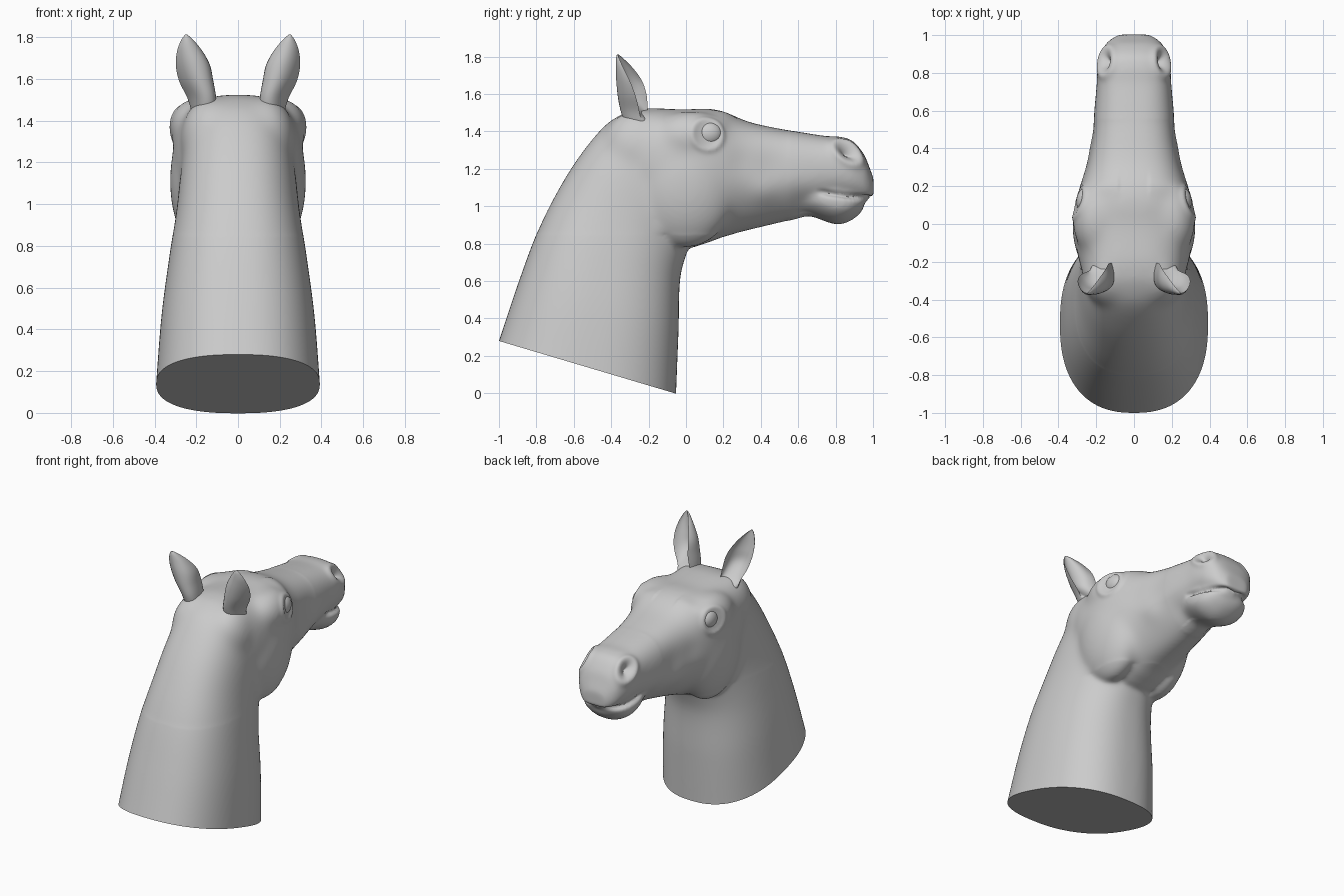
import bpy, bmesh, math
from mathutils import Vector, Matrix
from mathutils.bvhtree import BVHTree

if "Cube" in bpy.data.objects:
    bpy.data.objects.remove(bpy.data.objects["Cube"])


def catmull(rows, steps):
    """Smoothly interpolate rows of section values."""
    out = []
    n = len(rows)
    for i in range(n - 1):
        a, b, c, d = (rows[max(i - 1, 0)], rows[i], rows[i + 1], rows[min(i + 2, n - 1)])
        for s in range(steps):
            t = s / steps
            out.append([0.5 * (2 * q + (r - p) * t + (2 * p - 5 * q + 4 * r - u) * t * t
                               + (3 * q - p - 3 * r + u) * t ** 3)
                        for p, q, r, u in zip(a, b, c, d)])
    out.append(list(rows[-1]))
    return out


def skin(bm, rings):
    """Skin closed rings of points and cap both ends."""
    vs = [[bm.verts.new(p) for p in ring] for ring in rings]
    n = len(vs[0])
    for a, b in zip(vs, vs[1:]):
        for i in range(n):
            bm.faces.new((a[i], a[(i + 1) % n], b[(i + 1) % n], b[i]))
    bm.faces.new(vs[0])
    bm.faces.new(vs[-1])


def power(v, p):
    return math.copysign(abs(v) ** p, v)


def loft(bm, rows, p, n=96):
    """Rows: top (y, z), bottom (y, z), half width, width factor at the bottom."""
    rings = []
    for ay, az, by, bz, w, lw in catmull(rows, 8):
        ring = []
        for i in range(n):
            a = 2 * math.pi * i / n
            s, c = power(math.sin(a), p), power(math.cos(a), p)
            k = 1 + (lw - 1) * max(-s, 0) ** 1.6
            ring.append((w * c * k, (ay + by) / 2 + s * (ay - by) / 2,
                         (az + bz) / 2 + s * (az - bz) / 2))
        rings.append(ring)
    skin(bm, rings)


def ellipsoid(bm, c, r):
    bmesh.ops.create_uvsphere(bm, u_segments=48, v_segments=28, radius=1,
                              matrix=Matrix.Translation(c) @ Matrix.Diagonal((*r, 1)))


def relax(bm, verts, times):
    for _ in range(times):
        bmesh.ops.smooth_vert(bm, verts=verts, factor=.5, use_axis_x=True,
                              use_axis_y=True, use_axis_z=True)


def finish(name, bm, angle=60, mirror=False):
    bmesh.ops.recalc_face_normals(bm, faces=bm.faces)
    me = bpy.data.meshes.new(name)
    bm.to_mesh(me)
    bm.free()
    ob = bpy.data.objects.new(name, me)
    bpy.context.collection.objects.link(ob)
    if mirror:
        ob.modifiers.new("mirror", 'MIRROR')
    bpy.ops.object.select_all(action='DESELECT')
    ob.select_set(True)
    bpy.context.view_layer.objects.active = ob
    bpy.ops.object.shade_smooth_by_angle(angle=math.radians(angle))
    return ob


bm = bmesh.new()

# Neck
loft(bm, [
    (-1.06, .10, -.06, -.20, .405, 1), (-1.0, .28, -.053, 0, .392, 1),
    (-.90, .58, -.04, .33, .367, 1), (-.80, .85, -.03, .62, .33, .97),
    (-.69, 1.075, .02, .80, .298, .9), (-.565, 1.275, .05, .95, .278, .9),
    (-.42, 1.445, .05, 1.1, .255, .9), (-.28, 1.52, .05, 1.25, .235, .9)], .83)

# Skull and upper muzzle: y, top, bottom, half width, lower taper
skull = [
    (-.36, 1.42, 1.12, .18, 1), (-.30, 1.495, 1.02, .245, .9),
    (-.22, 1.525, .93, .285, .8), (-.12, 1.522, .85, .305, .78), (0, 1.517, .78, .315, .72),
    (.1, 1.523, .8, .31, .7), (.2, 1.508, .836, .288, .66),
    (.33, 1.453, .87, .252, .6), (.5, 1.415, .91, .223, .55),
    (.65, 1.39, .95, .206, .6), (.75, 1.375, 1.0, .197, .75),
    (.82, 1.372, 1.03, .194, .88), (.89, 1.35, 1.035, .182, .95),
    (.95, 1.28, 1.03, .152, .95), (.98, 1.21, 1.03, .12, .95),
    (1.003, 1.15, 1.03, .08, .95)]
loft(bm, [(y, t, y, b, w, l) for y, t, b, w, l in skull], .73)

# Lower lip and chin
chin = [
    (.56, 1.12, .955, .12), (.67, 1.14, .945, .16), (.75, 1.14, .917, .178),
    (.81, 1.13, .902, .178), (.87, 1.11, .917, .165), (.925, 1.10, .955, .132),
    (.952, 1.08, .995, .09)]
loft(bm, [(y, t, y, b, w, .62) for y, t, b, w in chin], .75)

# Cheeks, brows and poll
for s in (-1, 1):
    ellipsoid(bm, (s * .175, -.005, 1.11), (.152, .275, .33))
    ellipsoid(bm, (s * .195, .03, 1.37), (.133, .21, .14))
    ellipsoid(bm, (s * .125, -.25, 1.31), (.15, .2, .205))

# Fuse everything into one skin
raw = finish("fused_forms", bm)
rm = raw.modifiers.new("remesh", 'REMESH')
rm.mode = 'VOXEL'
rm.voxel_size = .01
bm = bmesh.new()
bm.from_object(raw, bpy.context.evaluated_depsgraph_get())
bpy.data.objects.remove(raw)
relax(bm, bm.verts, 14)
relax(bm, [v for v in bm.verts if v.co.y < .55 and v.co.z > .85], 45)
bm.normal_update()

# Carve nostrils, eye sockets, mouth and soft face planes
tree = BVHTree.FromBMesh(bm)


def on_side(y, z):
    return tree.ray_cast(Vector((1, y, z)), Vector((-1, 0, 0)))[0]


nostril = on_side(.868, 1.3)
eye = on_side(.118, 1.388)
slope = Vector((0, .75, -.66))
dabs = [(.45, 1.22, .10, -.010), (.42, 1.08, .07, .008), (.30, 1.24, .08, -.006),
        (.62, 1.02, .07, -.008), (.2, 1.47, .05, .008)]
bump = lambda d, r: math.exp(-(d / r) ** 2)
moves = []
for v in bm.verts:
    p = Vector((abs(v.co.x), v.co.y, v.co.z))
    off = 0
    if p.y > -.2:
        if p.x > .08:
            off += sum(a * bump(math.hypot(p.y - y, p.z - z), r) for y, z, r, a in dabs)
        q = p - nostril
        d = math.sqrt(max(q.length_squared - .5 * q.dot(slope) ** 2, 0))
        off += -.06 * bump(d, .036) + .010 * bump(d - .064, .02)
        d = (p - eye).length
        off += -.02 * bump(d, .06) + .009 * bump(d - .085, .018)
    if p.y > .7:
        off -= .024 * bump(p.z - (1.078 - .13 * (p.y - .7)), .013) * min(1, (p.y - .7) / .06)
    moves.append(v.normal * off)
for v, m in zip(bm.verts, moves):
    v.co += m
relax(bm, bm.verts, 1)

# Slanted flat base
bmesh.ops.bisect_plane(bm, geom=bm.verts[:] + bm.edges[:] + bm.faces[:], dist=1e-5,
                       plane_co=(0, -.06, 0), plane_no=(0, .285, .958), clear_inner=True)
bmesh.ops.edgeloop_fill(bm, edges=[e for e in bm.edges if e.is_boundary])
finish("head_and_neck", bm)

# Eyes
bm = bmesh.new()
ellipsoid(bm, eye - Vector((.056, 0, 0)), (.053, .076, .066))
finish("eyes", bm, mirror=True)

# Ears: inner rim (x, y), outer rim (x, y), back depth, hollow, z
ear = [
    (.15, -.23, .18, -.24, .03, -.5, 1.34), (.11, -.21, .22, -.24, .10, -.4, 1.44),
    (.118, -.207, .243, -.25, .125, .2, 1.51), (.134, -.21, .282, -.27, .13, .66, 1.59),
    (.148, -.235, .298, -.30, .108, .7, 1.67), (.182, -.285, .29, -.335, .065, .68, 1.74),
    (.22, -.335, .27, -.357, .028, .6, 1.79), (.243, -.362, .253, -.366, .005, .5, 1.812)]
bm = bmesh.new()
rings = []
for ix, iy, ox, oy, depth, hollow, z in catmull(ear, 5):
    mid, half = Vector(((ix + ox) / 2, (iy + oy) / 2, z)), Vector(((ox - ix) / 2, (oy - iy) / 2, 0))
    back = Vector((half.y, -half.x, 0)).normalized() * depth
    ring = []
    for i in range(32):
        a = 2 * math.pi * i / 32
        s = math.sin(a)
        k = s if s >= 0 else -s * hollow
        ring.append(mid + half * power(math.cos(a), .9) + back * k)
    rings.append(ring)
skin(bm, rings)
finish("ears", bm, mirror=True)
